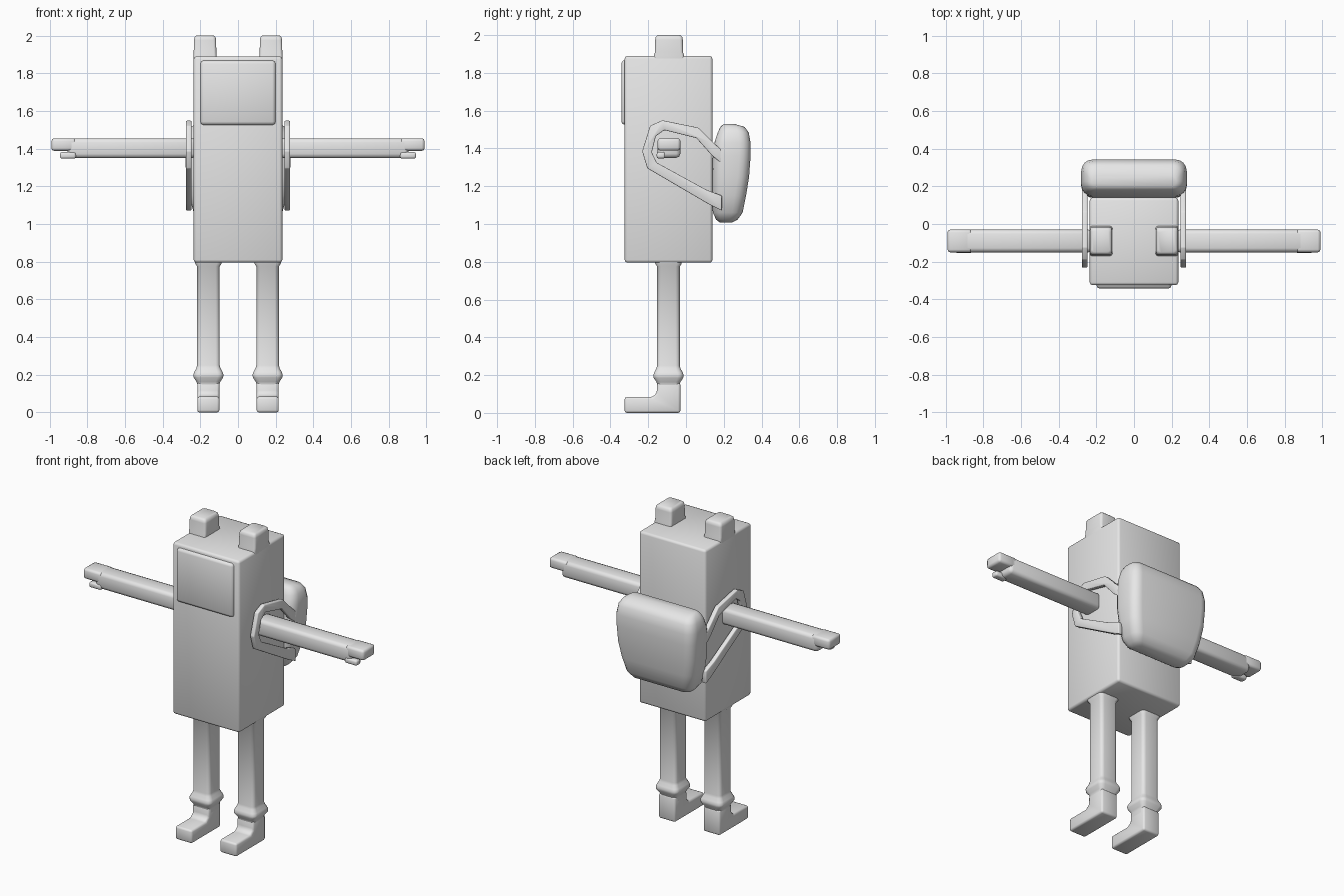
import bpy, bmesh, math
from mathutils import Vector

if "Cube" in bpy.data.objects:
    bpy.data.objects.remove(bpy.data.objects["Cube"])

grey = bpy.data.materials.new("plain grey")
grey.diffuse_color = (0.8, 0.8, 0.8, 1)
grey.use_nodes = True
grey.node_tree.nodes["Principled BSDF"].inputs["Base Color"].default_value = grey.diffuse_color


def finish(name, bm, bevel=0.0, segments=2, mirror=False):
    """Turn a bmesh into a smooth shaded object, optionally bevelled and mirrored in x."""
    if bevel:
        bmesh.ops.bevel(bm, geom=bm.edges[:], offset=bevel, segments=segments,
                        profile=0.5, affect='EDGES', clamp_overlap=True)
    bmesh.ops.recalc_face_normals(bm, faces=bm.faces[:])
    mesh = bpy.data.meshes.new(name)
    bm.to_mesh(mesh)
    bm.free()
    mesh.materials.append(grey)
    mesh.shade_smooth()
    mesh.set_sharp_from_angle(angle=math.radians(50))
    obj = bpy.data.objects.new(name, mesh)
    bpy.context.collection.objects.link(obj)
    if mirror:
        obj.modifiers.new("mirror", 'MIRROR').use_mirror_merge = False
    return obj


def box(name, x, y, z, bevel=0.015, segments=2, mirror=False):
    """Box given by its (min, max) on each axis."""
    bm = bmesh.new()
    bmesh.ops.create_cube(bm, size=1)
    for v in bm.verts:
        v.co = Vector([(a + b) / 2 + c * (b - a) for (a, b), c in zip((x, y, z), v.co)])
    return finish(name, bm, bevel, segments, mirror)


def ring(cx, cy, hx, hy, z, r, n=3):
    """Rounded rectangle at height z."""
    pts = []
    for k, (sx, sy) in enumerate(((1, 1), (-1, 1), (-1, -1), (1, -1))):
        for i in range(n + 1):
            a = math.pi / 2 * (k + i / n)
            pts.append((cx + sx * (hx - r) + r * math.cos(a),
                        cy + sy * (hy - r) + r * math.sin(a), z))
    return pts


def loft(name, rings, mirror=False):
    """Skin a stack of rings and cap both ends."""
    bm = bmesh.new()
    loops = [[bm.verts.new(p) for p in pts] for pts in rings]
    n = len(loops[0])
    for a, b in zip(loops, loops[1:]):
        for i in range(n):
            bm.faces.new((a[i], a[(i + 1) % n], b[(i + 1) % n], b[i]))
    bm.faces.new(loops[0][::-1])
    bm.faces.new(loops[-1])
    return finish(name, bm, mirror=mirror)


def extrude_x(name, profile, x0, x1, bevel, mirror=True):
    """Extrude a (y, z) outline along x."""
    bm = bmesh.new()
    face = bm.faces.new([bm.verts.new((x0, y, z)) for y, z in profile])
    ext = bmesh.ops.extrude_face_region(bm, geom=[face])
    for v in ext["geom"]:
        if isinstance(v, bmesh.types.BMVert):
            v.co.x = x1
    return finish(name, bm, bevel, 2, mirror)


# Body and raised face panel
box("body", (-0.235, 0.235), (-0.325, 0.14), (0.795, 1.89), 0.015)
box("face_panel", (-0.2, 0.2), (-0.342, -0.30), (1.525, 1.868), 0.018)

# Ears, with a slightly flared foot
loft("ear", [ring(0.175, -0.09, hx, hy, z, r) for hx, hy, z, r in (
    (0.060, 0.079, 1.87, 0.012), (0.060, 0.079, 1.893, 0.012), (0.060, 0.074, 1.91, 0.014),
    (0.059, 0.073, 1.975, 0.016), (0.056, 0.070, 1.991, 0.016), (0.046, 0.060, 2.0, 0.016))],
    mirror=True)

# Arms, flat fingers and thumb
box("arm", (0.22, 0.905), (-0.15, -0.03), (1.35, 1.455), 0.022, mirror=True)
box("fingers", (0.86, 0.99), (-0.15, -0.03), (1.388, 1.455), 0.015, mirror=True)
box("thumb", (0.86, 0.945), (-0.155, -0.11), (1.347, 1.381), 0.01, mirror=True)

# Legs with a bulging cuff above the ankle
loft("leg", [ring(0.157, -0.093, h, h, z, r) for h, z, r in (
    (0.055, 0.05, 0.02), (0.059, 0.15, 0.022), (0.063, 0.163, 0.025), (0.078, 0.185, 0.03),
    (0.080, 0.20, 0.03), (0.075, 0.215, 0.03), (0.064, 0.235, 0.025), (0.060, 0.25, 0.022),
    (0.060, 0.775, 0.022), (0.070, 0.79, 0.025), (0.070, 0.81, 0.025))], mirror=True)

# Feet
extrude_x("foot", [(-0.325, 0.0), (-0.03, 0.0), (-0.03, 0.16), (-0.152, 0.16),
                   (-0.155, 0.105), (-0.178, 0.084), (-0.325, 0.084)], 0.099, 0.216, 0.012)

# Backpack: rows are half width, front y, back y, height, corner radius
loft("backpack", [ring(0, (y0 + y1) / 2, hx, (y1 - y0) / 2, z, r, 4) for hx, y0, y1, z, r in (
    (0.175, 0.180, 0.245, 1.008, 0.03), (0.205, 0.160, 0.272, 1.022, 0.04),
    (0.235, 0.142, 0.300, 1.06, 0.055), (0.260, 0.138, 0.318, 1.15, 0.06),
    (0.275, 0.138, 0.334, 1.25, 0.06), (0.280, 0.142, 0.342, 1.36, 0.06),
    (0.280, 0.150, 0.342, 1.43, 0.06), (0.270, 0.168, 0.332, 1.485, 0.055),
    (0.252, 0.182, 0.310, 1.514, 0.045), (0.225, 0.200, 0.255, 1.53, 0.025))])

# Shoulder straps: outer edge followed by the inner edge back again
outer = [(0.19, 1.39), (0.14, 1.435), (0.065, 1.51), (-0.125, 1.549), (-0.19, 1.52),
         (-0.232, 1.385), (-0.205, 1.295), (0.12, 1.105), (0.19, 1.07)]
inner = [(0.19, 1.15), (0.11, 1.18), (-0.155, 1.325), (-0.181, 1.38), (-0.16, 1.465),
         (-0.115, 1.497), (0.055, 1.455), (0.14, 1.36), (0.19, 1.32)]
extrude_x("strap", outer + inner, 0.247, 0.276, 0.005)
